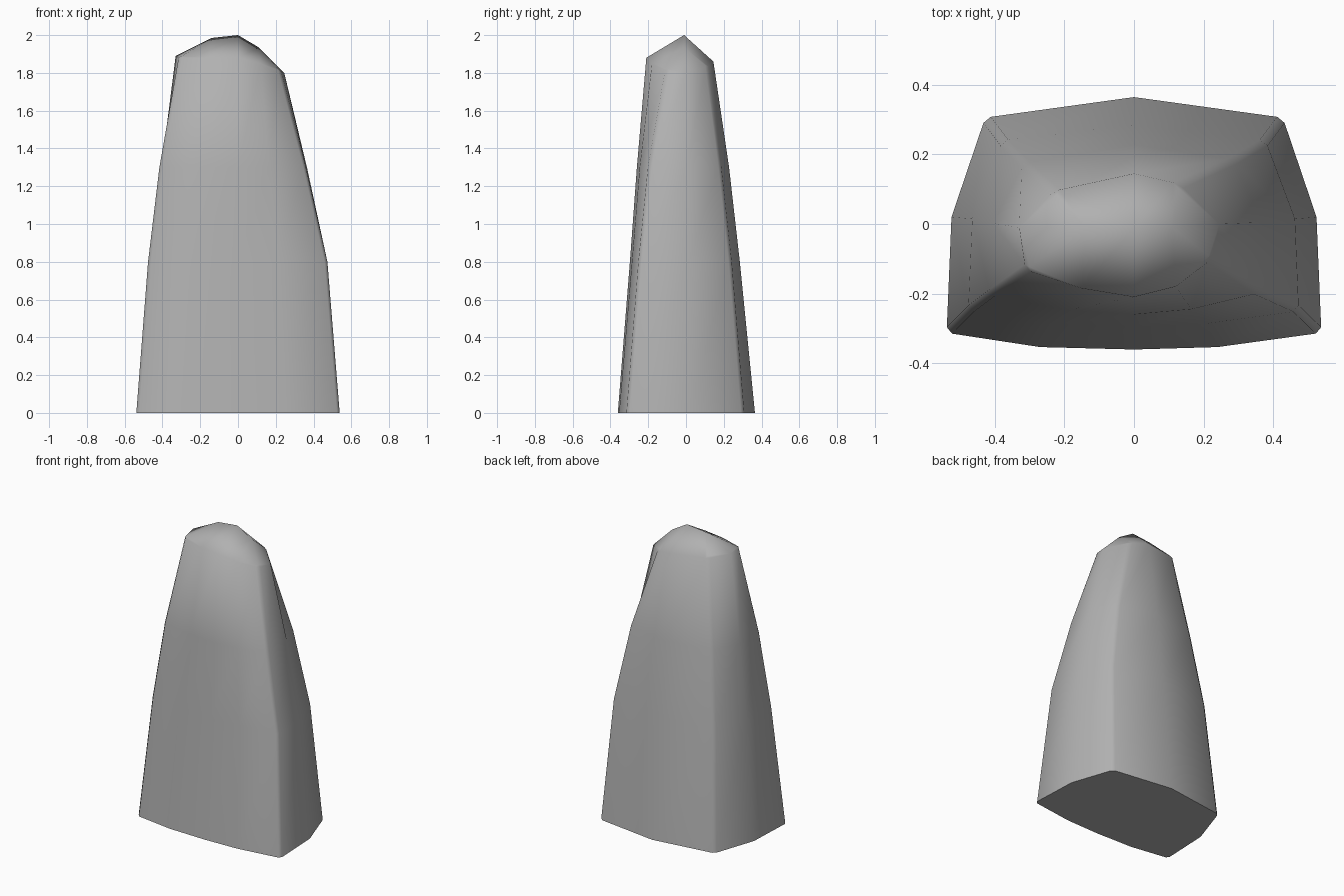
import bpy, bmesh, math

if "Cube" in bpy.data.objects:
    bpy.data.objects.remove(bpy.data.objects["Cube"])

# Plan outlines, anticlockwise from the front left corner
base = [(-.539, -.313), (-.27, -.354), (0, -.361), (.24, -.354), (.539, -.313),
        (.525, .02), (.428, .306), (0, .365), (-.428, .306), (-.525, .02)]
low = [(-.477, -.25), (-.23, -.288), (0, -.297), (.21, -.286), (.474, -.25),
       (.463, .015), (.378, .24), (0, .285), (-.378, .24), (-.465, .015)]
high = [(-.417, -.205), (-.19, -.247), (0, -.26), (.165, -.245), (.36, -.195),
        (.365, .005), (.285, .185), (0, .228), (-.315, .175), (-.405, .002)]
rim = [(-.312, -.132), (-.15, -.185), (0, -.21), (.12, -.18), (.225, -.1),
       (.245, 0), (.13, .115), (0, .145), (-.23, .095), (-.33, -.01)]
rim_z = [1.88, 1.88, 1.88, 1.85, 1.81, 1.80, 1.83, 1.86, 1.87, 1.89]

bm = bmesh.new()
rings = [[bm.verts.new((x, y, z)) for x, y in ring]
         for ring, z in ((base, 0), (low, .8), (high, 1.3))]
rings.append([bm.verts.new((x, y, z)) for (x, y), z in zip(rim, rim_z)])

# Tapering sides and flat underside
n = len(base)
for a, b in zip(rings, rings[1:]):
    for i in range(n):
        j = (i + 1) % n
        bm.faces.new((a[i], a[j], b[j], b[i]))
bm.faces.new(rings[0][::-1])

# Faceted crown meeting at a short ridge
r = rings[-1]
A, B, C = [bm.verts.new(p) for p in
           ((-.14, -.01, 1.985), (0, -.01, 2), (.11, -.01, 1.935))]
for f in ((r[9], r[0], A), (r[0], r[1], A), (r[1], r[2], B, A),
          (r[2], r[3], C, B), (r[3], r[4], C), (r[4], r[5], C),
          (r[5], r[6], C), (r[6], r[7], B, C), (r[7], r[8], A, B),
          (r[8], r[9], A)):
    bm.faces.new(f)
bmesh.ops.recalc_face_normals(bm, faces=bm.faces[:])

# Worn bevel down the four corners
corners = [bm.edges.get((a[i], b[i]))
           for a, b in zip(rings, rings[1:]) for i in (0, 4, 6, 8)]
bmesh.ops.bevel(bm, geom=corners, offset=.016, segments=1, profile=.5,
                affect='EDGES')

mesh = bpy.data.meshes.new("standing_stone")
bm.to_mesh(mesh)
bm.free()
stone = bpy.data.objects.new("standing_stone", mesh)
bpy.context.collection.objects.link(stone)

# Dark grey stone
grey = bpy.data.materials.new("stone_grey")
grey.diffuse_color = (.44, .44, .44, 1)
grey.use_nodes = True
grey.node_tree.nodes["Principled BSDF"].inputs["Base Color"].default_value = grey.diffuse_color
mesh.materials.append(grey)

# Smooth faces, crisp only at the rim and underside
bpy.context.view_layer.objects.active = stone
stone.select_set(True)
bpy.ops.object.shade_smooth_by_angle(angle=math.radians(58))
for e in mesh.edges:
    v, w = (mesh.vertices[k].co for k in e.vertices)
    if min(v.z, w.z) > 1.95:
        e.use_edge_sharp = False
